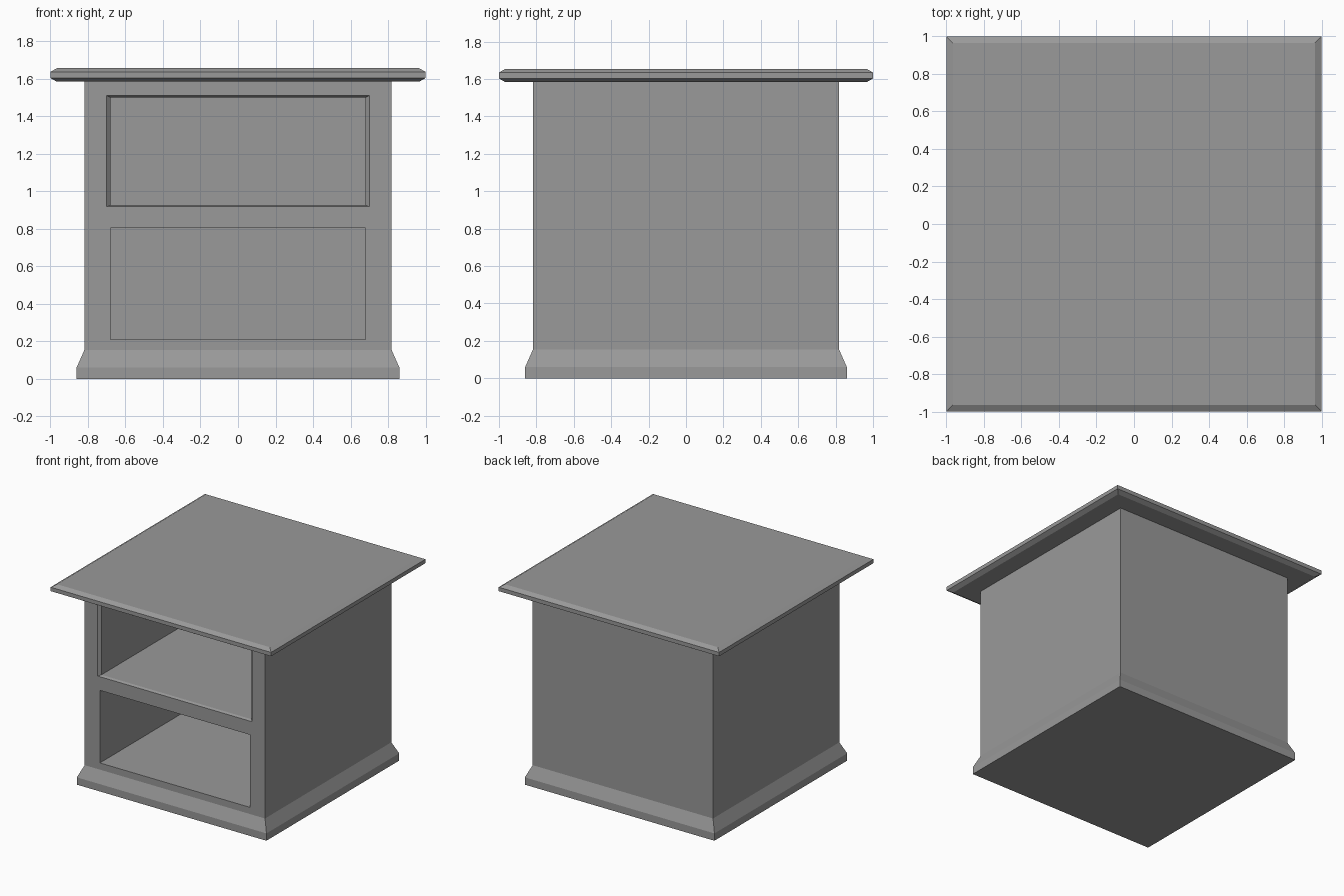
import bpy
import bmesh

if "Cube" in bpy.data.objects:
    bpy.data.objects.remove(bpy.data.objects["Cube"], do_unlink=True)

grey = bpy.data.materials.new("plain grey")
grey.use_nodes = True
colour = (0.32, 0.32, 0.32, 1)
grey.diffuse_color = colour
grey.node_tree.nodes["Principled BSDF"].inputs["Base Color"].default_value = colour


def loft(name, rings):
    """Closed solid skinned through a list of four-cornered rings."""
    bm = bmesh.new()
    loops = [[bm.verts.new(p) for p in ring] for ring in rings]
    for a, b in zip(loops, loops[1:]):
        for i in range(4):
            j = (i + 1) % 4
            bm.faces.new((a[i], a[j], b[j], b[i]))
    bm.faces.new(loops[0])
    bm.faces.new(loops[-1])
    bmesh.ops.recalc_face_normals(bm, faces=bm.faces)
    mesh = bpy.data.meshes.new(name)
    bm.to_mesh(mesh)
    bm.free()
    mesh.materials.append(grey)
    obj = bpy.data.objects.new(name, mesh)
    bpy.context.collection.objects.link(obj)
    return obj


def level(half, z):
    """Horizontal square ring."""
    return [(-half, -half, z), (half, -half, z), (half, half, z), (-half, half, z)]


def upright(half, low, high, y):
    """Rectangular ring facing the front."""
    return [(-half, y, low), (half, y, low), (half, y, high), (-half, y, high)]


BODY = 0.818
BACK = 0.68

# Cabinet with its flared plinth
cabinet = loft("cabinet", [level(0.86, 0), level(0.86, 0.06),
                           level(BODY, 0.155), level(BODY, 1.59)])

# Open compartments: the upper one has a chamfered mouth
cutters = [
    loft("upper_compartment", [upright(0.72, 0.909, 1.517, -BODY - 0.02),
                               upright(0.70, 0.917, 1.509, -BODY),
                               upright(0.68, 0.925, 1.50, -BODY + 0.02),
                               upright(0.68, 0.925, 1.50, BACK)]),
    loft("lower_compartment", [upright(0.68, 0.21, 0.805, -BODY - 0.1),
                               upright(0.68, 0.21, 0.805, BACK)]),
]
for cutter in cutters:
    cutter.hide_render = True
    mod = cabinet.modifiers.new(cutter.name, "BOOLEAN")
    mod.operation = "DIFFERENCE"
    mod.solver = "EXACT"
    mod.object = cutter
    bpy.context.view_layer.objects.active = cabinet
    bpy.ops.object.modifier_apply(modifier=mod.name)
    bpy.data.objects.remove(cutter, do_unlink=True)

# Overhanging top with chamfered edges
loft("top_board", [level(0.965, 1.583), level(1, 1.603),
                   level(1, 1.635), level(0.965, 1.655)])
